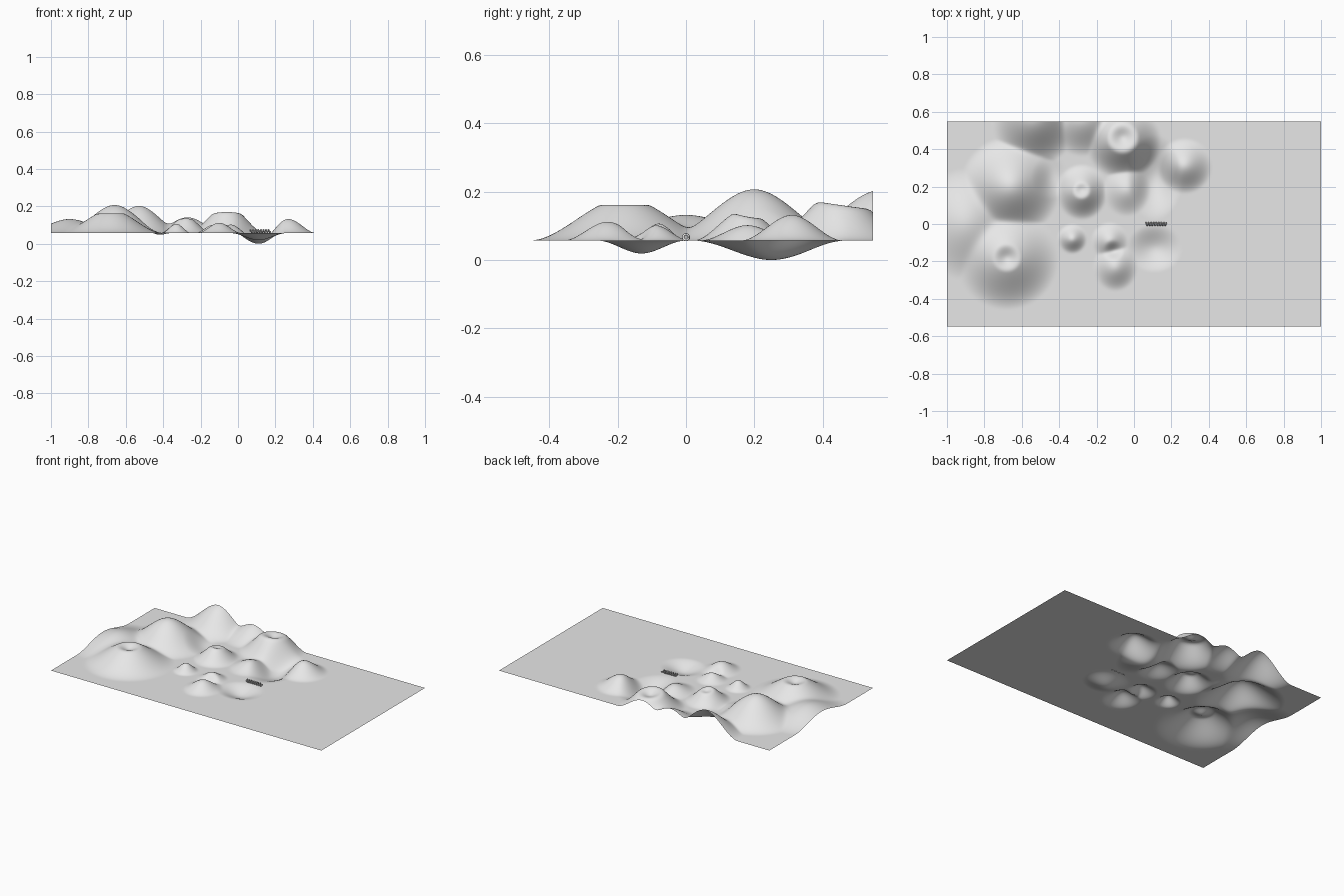
import bpy, bmesh, math

if "Cube" in bpy.data.objects:
    bpy.data.objects.remove(bpy.data.objects["Cube"])

BASE = 0.057                      # level of the flat ground
NX, NY = 240, 132                 # grid resolution
HX, HY = 1.0, 0.548               # half sizes

# hills: x, y, height, radius x, radius y
HILLS = [
    (-0.66, 0.20, 0.150, 0.27, 0.27),    # tallest peak
    (-0.53, 0.57, 0.148, 0.24, 0.26),    # back ridge
    (-0.27, 0.56, 0.085, 0.20, 0.20),
    (-0.90, 0.00, 0.075, 0.26, 0.30),    # left shoulder
    (-0.68, -0.18, 0.125, 0.28, 0.28),   # front volcano
    (-0.06, 0.45, 0.150, 0.21, 0.21),    # back volcano
    (-0.28, 0.17, 0.090, 0.14, 0.15),    # small cones
    (-0.04, 0.18, 0.045, 0.13, 0.14),
    (0.27, 0.31, 0.075, 0.15, 0.15),
    (-0.33, -0.08, 0.050, 0.08, 0.08),
    (-0.10, -0.23, 0.055, 0.12, 0.13),
    (-0.13, -0.09, 0.045, 0.10, 0.10),
]
# dents: x, y, depth, radius x, radius y
DENTS = [
    (-0.68, -0.18, 0.040, 0.08, 0.08),   # craters
    (-0.06, 0.46, 0.065, 0.09, 0.09),
    (-0.28, 0.18, 0.025, 0.05, 0.05),
    (-0.11, -0.14, 0.020, 0.06, 0.06),
    (0.11, 0.25, 0.057, 0.15, 0.23),     # hollows
    (0.11, -0.13, 0.038, 0.15, 0.13),
    (-0.45, 0.25, 0.015, 0.10, 0.12),
]


def falloff(x, y, spot):
    """Smooth bell that reaches zero at the radius."""
    cx, cy, h, rx, ry = spot
    t = max(0.0, 1 - math.hypot((x - cx) / rx, (y - cy) / ry))
    return h * t * t * (3 - 2 * t)


def height(x, y):
    up = sum(falloff(x, y, s) ** 3 for s in HILLS) ** (1 / 3)
    return max(0.0, BASE + up - sum(falloff(x, y, s) for s in DENTS))


def material(name, rgb):
    m = bpy.data.materials.new(name)
    m.diffuse_color = (*rgb, 1)
    m.use_nodes = True
    m.node_tree.nodes["Principled BSDF"].inputs["Base Color"].default_value = m.diffuse_color
    return m


grey = material("light grey", (0.8, 0.8, 0.8))

# terrain: one open sheet shaped by the hills and dents
bm = bmesh.new()
bmesh.ops.create_grid(bm, x_segments=NX, y_segments=NY, size=1)
for v in bm.verts:
    v.co.x *= HX
    v.co.y *= HY
    v.co.z = height(v.co.x, v.co.y)
for f in bm.faces:
    f.smooth = True
mesh = bpy.data.meshes.new("terrain")
bm.to_mesh(mesh)
bm.free()
terrain = bpy.data.objects.new("terrain", mesh)
terrain.data.materials.append(grey)
bpy.context.collection.objects.link(terrain)

# spring: small coil lying along x on the ground
TURNS, STEPS, R = 8, 16, 0.0085
curve = bpy.data.curves.new("spring", 'CURVE')
curve.dimensions = '3D'
curve.bevel_depth = 0.0035
curve.bevel_resolution = 2
curve.use_fill_caps = True
spline = curve.splines.new('POLY')
n = TURNS * STEPS
spline.points.add(n)
for i, p in enumerate(spline.points):
    a = 2 * math.pi * i / STEPS
    p.co = (0.064 + 0.110 * i / n, R * math.cos(a), 0.067 + R * math.sin(a), 1)
spring = bpy.data.objects.new("spring", curve)
spring.data.materials.append(grey)
bpy.context.collection.objects.link(spring)
